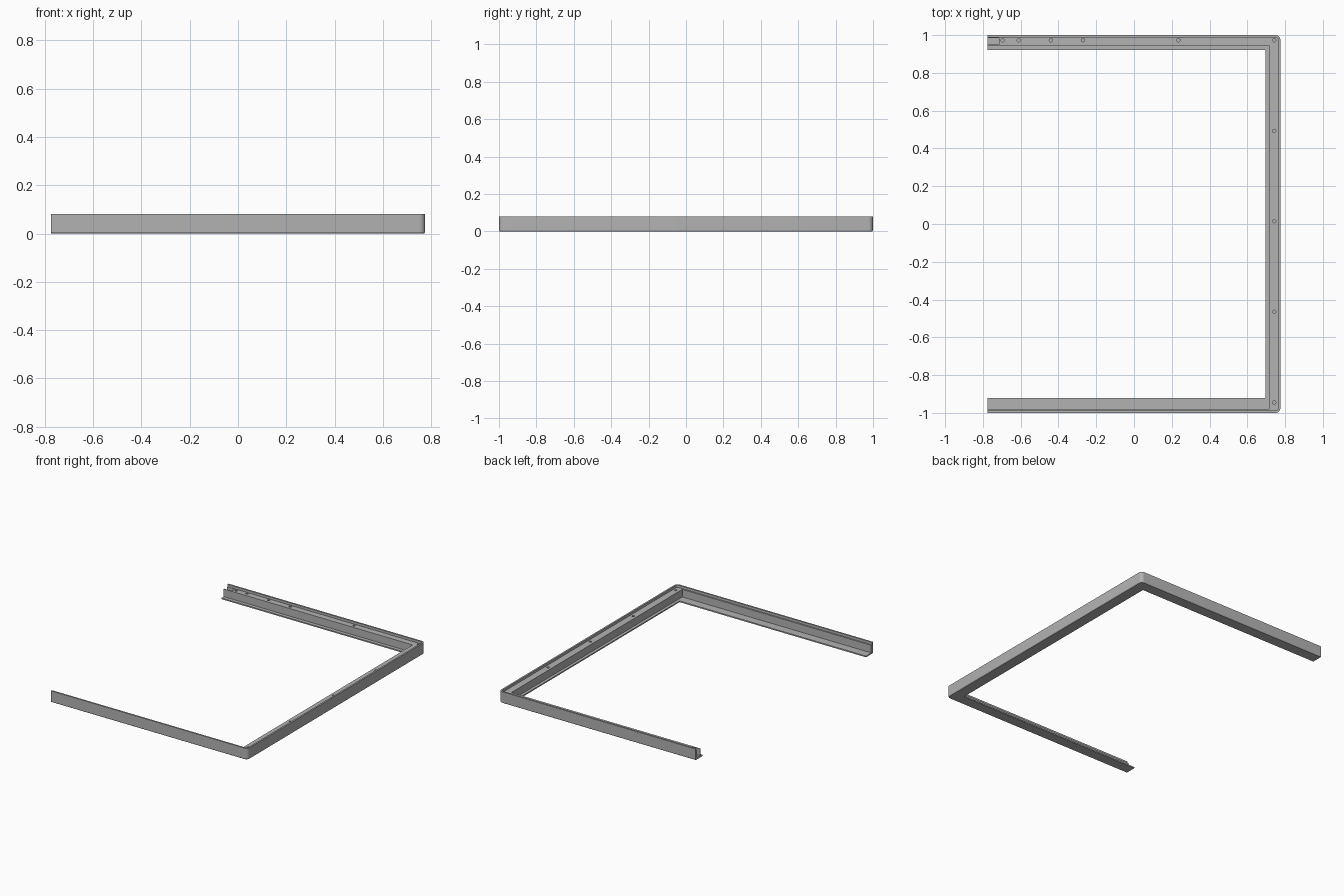
import bpy, bmesh, math
from mathutils import Matrix

if "Cube" in bpy.data.objects:
    bpy.data.objects.remove(bpy.data.objects["Cube"])

HX, HY, R = 0.775, 1.0, 0.025       # half sizes and outer corner radius
WALL, FLANGE, LEDGE = 0.012, 0.08, 0.055
TOP, LEDGE_Z, FLANGE_Z = 0.08, 0.063, 0.009

grey = bpy.data.materials.new("plain grey")
grey.use_nodes = True
colour = (0.45, 0.45, 0.45, 1)
grey.diffuse_color = colour
grey.node_tree.nodes["Principled BSDF"].inputs["Base Color"].default_value = colour


def finish(name, bm):
    bmesh.ops.recalc_face_normals(bm, faces=bm.faces)
    mesh = bpy.data.meshes.new(name)
    bm.to_mesh(mesh)
    bm.free()
    mesh.materials.append(grey)
    obj = bpy.data.objects.new(name, mesh)
    bpy.context.collection.objects.link(obj)
    return obj


def corner(sign, d, steps=6):
    """Rounded corner on the +x side, inset by d, running from the rail to the side."""
    r = max(R - d, 0.002)
    cx, cy = HX - d - r, HY - d - r
    angles = [math.pi / 2 * (1 - i / steps) for i in range(steps + 1)]
    return [(cx + r * math.cos(a), sign * (cy + r * math.sin(a))) for a in angles]


def u_path(d):
    return ([(-HX, HY - d)] + corner(1, d) + corner(-1, d)[::-1] + [(-HX, d - HY)])


def sweep(name, profile):
    """Sweep a closed (inset, height) profile round the three sides."""
    bm = bmesh.new()
    lines = [[bm.verts.new((x, y, z)) for x, y in u_path(d)] for d, z in profile]
    for a, b in zip(lines, lines[1:] + lines[:1]):
        for i in range(len(a) - 1):
            bm.faces.new((a[i], a[i + 1], b[i + 1], b[i]))
    bm.faces.new([l[0] for l in lines])
    bm.faces.new([l[-1] for l in lines])
    return finish(name, bm)


def prism(name, outline, z0, z1):
    bm = bmesh.new()
    face = bm.faces.new([bm.verts.new((x, y, z0)) for x, y in outline])
    new = bmesh.ops.extrude_face_region(bm, geom=[face])["geom"]
    bmesh.ops.translate(bm, vec=(0, 0, z1 - z0),
                        verts=[v for v in new if isinstance(v, bmesh.types.BMVert)])
    return finish(name, bm)


# Outer wall with inward flange and chamfered foot
frame = sweep("wall_and_flange", [
    (0.004, 0), (0, 0.006), (0, TOP), (WALL, TOP),
    (WALL, FLANGE_Z), (FLANGE, FLANGE_Z), (FLANGE, 0)])

# Raised screw ledge along the back and the side
e = WALL - 0.003
ledge = prism("screw_ledge", [(-HX, HY - e)] + corner(1, e) + [
    (HX - e, -HY + e), (HX - LEDGE - 0.005, -HY + e),
    (HX - LEDGE - 0.005, HY - LEDGE), (-HX, HY - LEDGE)], FLANGE_Z - 0.002, LEDGE_Z)

# Slim backing strip inside the front wall
prism("front_backing_strip", [(-HX, -HY + e), (HX - LEDGE, -HY + e),
      (HX - LEDGE, -HY + 0.021), (-HX, -HY + 0.021)], FLANGE_Z - 0.002, LEDGE_Z)

# Screw holes and the end notch, cut from the ledge
holes = [(x, 0.973) for x in (-0.695, -0.61, -0.44, -0.27, 0.235, 0.742)]
holes += [(0.742, y) for y in (0.493, 0.015, -0.465, -0.945)]
bm = bmesh.new()
for x, y in holes:
    bmesh.ops.create_cone(bm, cap_ends=True, segments=16, radius1=0.009, radius2=0.009,
                          depth=0.06, matrix=Matrix.Translation((x, y, 0.05)))
bmesh.ops.create_cube(bm, size=1, matrix=Matrix.Translation((-0.765, 0.968, 0.055))
                      @ Matrix.Diagonal((0.1, 0.034, 0.08, 1)))
cutter = finish("cutter", bm)
cutter.hide_render = True
mod = ledge.modifiers.new("holes", "BOOLEAN")
mod.operation = "DIFFERENCE"
mod.solver = "EXACT"
mod.object = cutter
bpy.context.view_layer.objects.active = ledge
bpy.ops.object.modifier_apply(modifier=mod.name)
bpy.data.objects.remove(cutter)

# Smooth the rounded corners, keep the edges sharp
for obj in (frame, ledge):
    bpy.ops.object.select_all(action="DESELECT")
    obj.select_set(True)
    bpy.context.view_layer.objects.active = obj
    bpy.ops.object.shade_smooth_by_angle(angle=math.radians(30))
